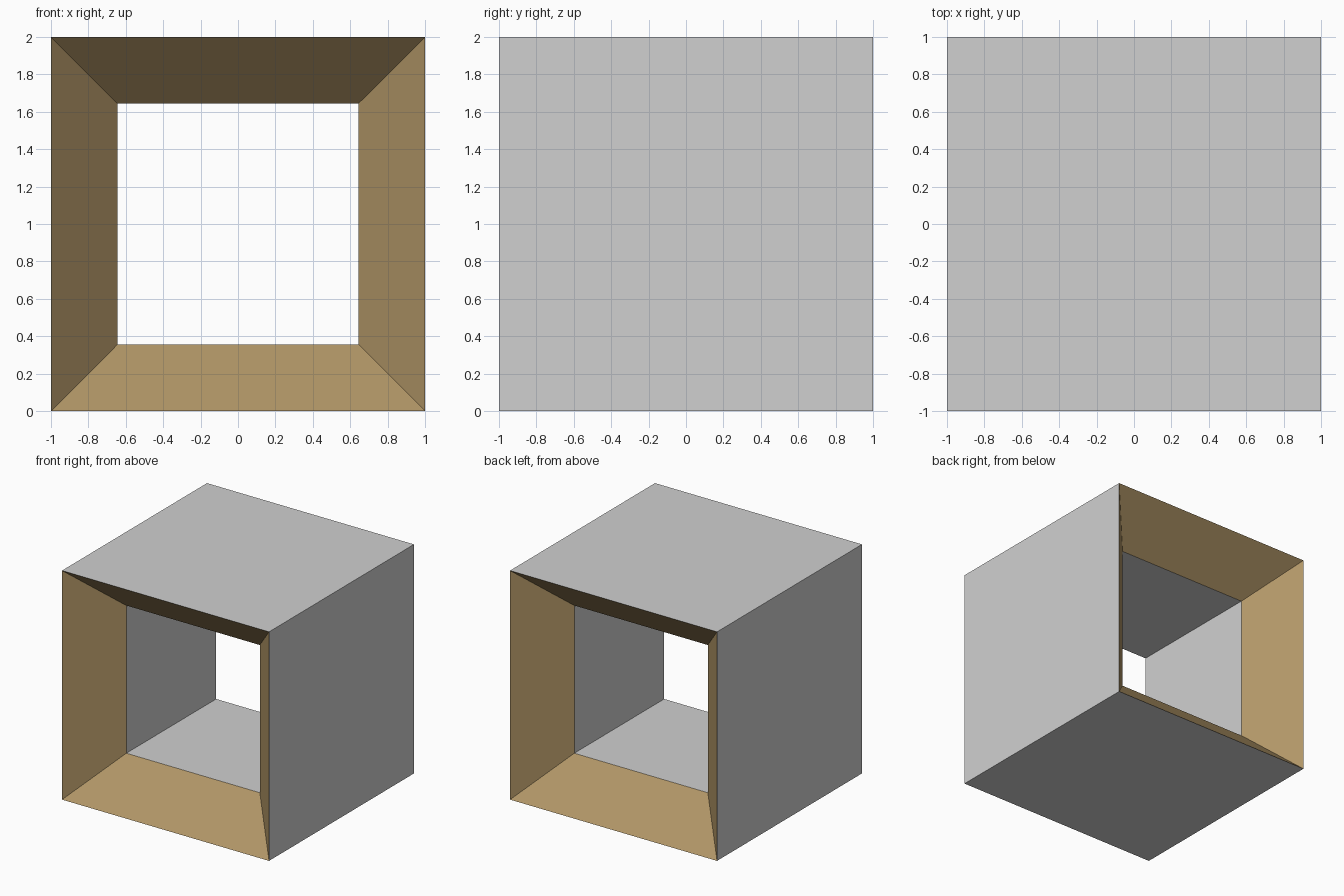
import bpy, bmesh

if "Cube" in bpy.data.objects:
    bpy.data.objects.remove(bpy.data.objects["Cube"])


def material(name, rgb):
    m = bpy.data.materials.new(name)
    m.diffuse_color = (*rgb, 1)
    m.use_nodes = True
    m.node_tree.nodes["Principled BSDF"].inputs["Base Color"].default_value = m.diffuse_color
    return m


OUTER, INNER, TUNNEL = 1.0, 0.645, 0.62   # half sizes, tunnel half length

bm = bmesh.new()

# Closed ring of square sections (half width, y): shell, bevel, tunnel, bevel
sections = [(OUTER, -OUTER), (INNER, -TUNNEL), (INNER, TUNNEL), (OUTER, OUTER)]
corners = [(-1, -1), (1, -1), (1, 1), (-1, 1)]
loops = [[bm.verts.new((h * x, y, 1 + h * z)) for x, z in corners]
         for h, y in sections]

for i, a in enumerate(loops):
    b = loops[(i + 1) % len(loops)]
    for k in range(4):
        n = (k + 1) % 4
        bm.faces.new((a[k], a[n], b[n], b[k]))

bmesh.ops.recalc_face_normals(bm, faces=bm.faces)
bm.normal_update()

# Sloping frame faces are tan, everything straight is grey
for f in bm.faces:
    f.material_index = 1 if abs(f.normal.y) > 0.3 else 0

mesh = bpy.data.meshes.new("hollow_cube")
bm.to_mesh(mesh)
bm.free()
mesh.materials.append(material("light grey", (0.63, 0.63, 0.63)))
mesh.materials.append(material("tan", (0.44, 0.305, 0.135)))
bpy.context.collection.objects.link(bpy.data.objects.new("hollow_cube", mesh))
